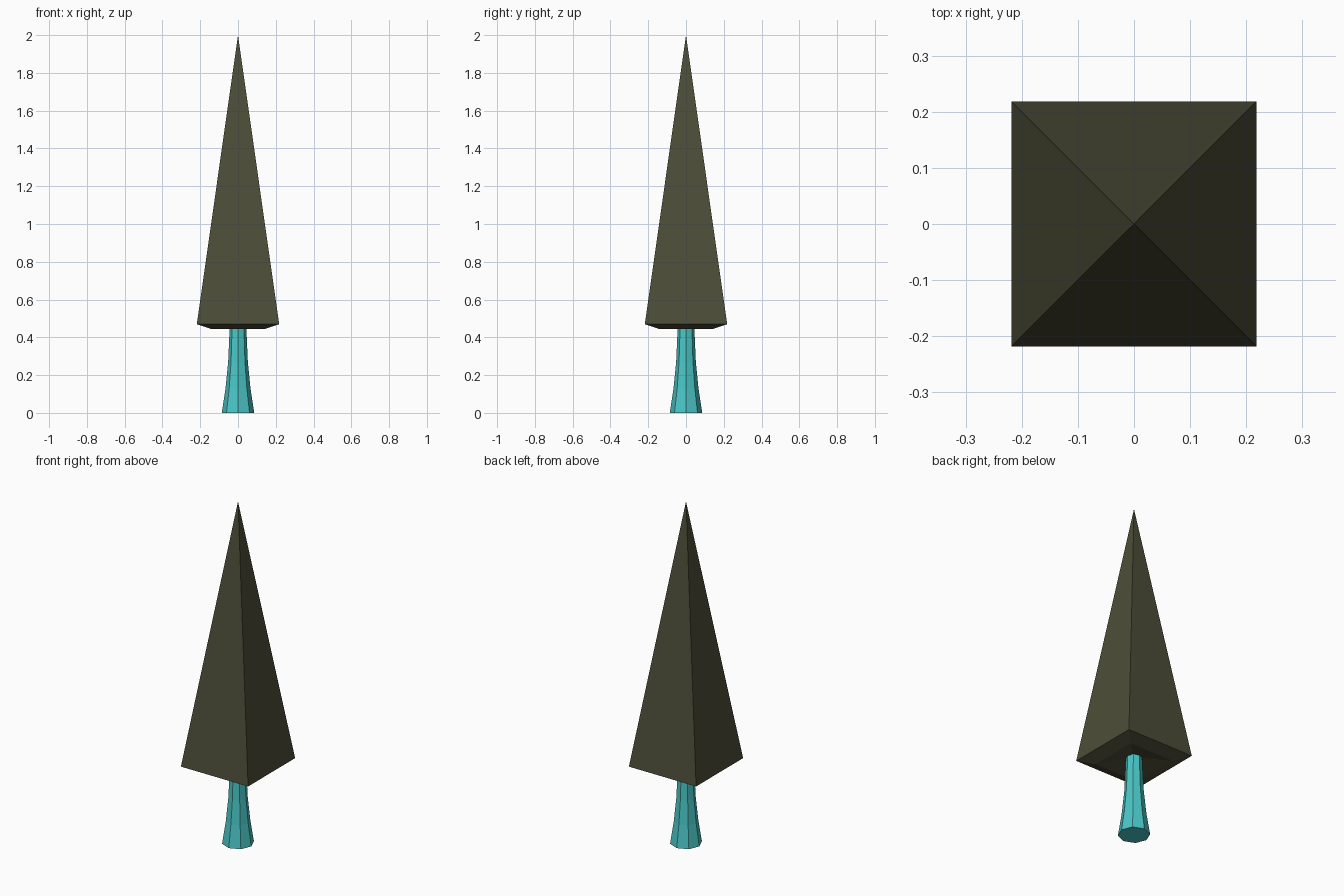
import bpy, bmesh, math

cube = bpy.data.objects.get("Cube")
if cube:
    bpy.data.objects.remove(cube, do_unlink=True)


def make_material(name, color):
    mat = bpy.data.materials.new(name)
    mat.use_nodes = True
    mat.diffuse_color = color
    mat.node_tree.nodes["Principled BSDF"].inputs["Base Color"].default_value = color
    return mat


def lathe(name, profile, sides, turn, mat):
    """Faceted solid from (radius, z) rings; radius zero makes a point."""
    bm = bmesh.new()
    rings = []
    for r, z in profile:
        count = sides if r else 1
        rings.append([bm.verts.new((r * math.cos(turn + math.tau * i / sides),
                                    r * math.sin(turn + math.tau * i / sides), z))
                      for i in range(count)])
    for low, high in zip(rings, rings[1:]):
        for i in range(sides):
            j = (i + 1) % sides
            corners = [low[i % len(low)], low[j % len(low)],
                       high[j % len(high)], high[i % len(high)]]
            bm.faces.new(list(dict.fromkeys(corners)))
    for ring in (rings[0], rings[-1]):
        if len(ring) > 1:
            bm.faces.new(ring)
    bmesh.ops.recalc_face_normals(bm, faces=bm.faces)
    mesh = bpy.data.meshes.new(name)
    bm.to_mesh(mesh)
    bm.free()
    mesh.materials.append(mat)
    obj = bpy.data.objects.new(name, mesh)
    bpy.context.collection.objects.link(obj)
    return obj


bark = make_material("teal bark", (0.07, 0.56, 0.56, 1))
leaves = make_material("dark olive leaves", (0.075, 0.075, 0.04, 1))

# Flared eight-sided trunk
lathe("trunk", [(0.086, 0), (0.066, 0.13), (0.052, 0.27), (0.043, 0.48)], 8, 0, bark)

# Four-sided crown with a bevelled lip and shallow hollow underside
diagonal = math.sqrt(2)
lathe("crown", [(0, 0.48), (0.145 * diagonal, 0.445), (0.218 * diagonal, 0.47), (0, 2)],
      4, math.pi / 4, leaves)
